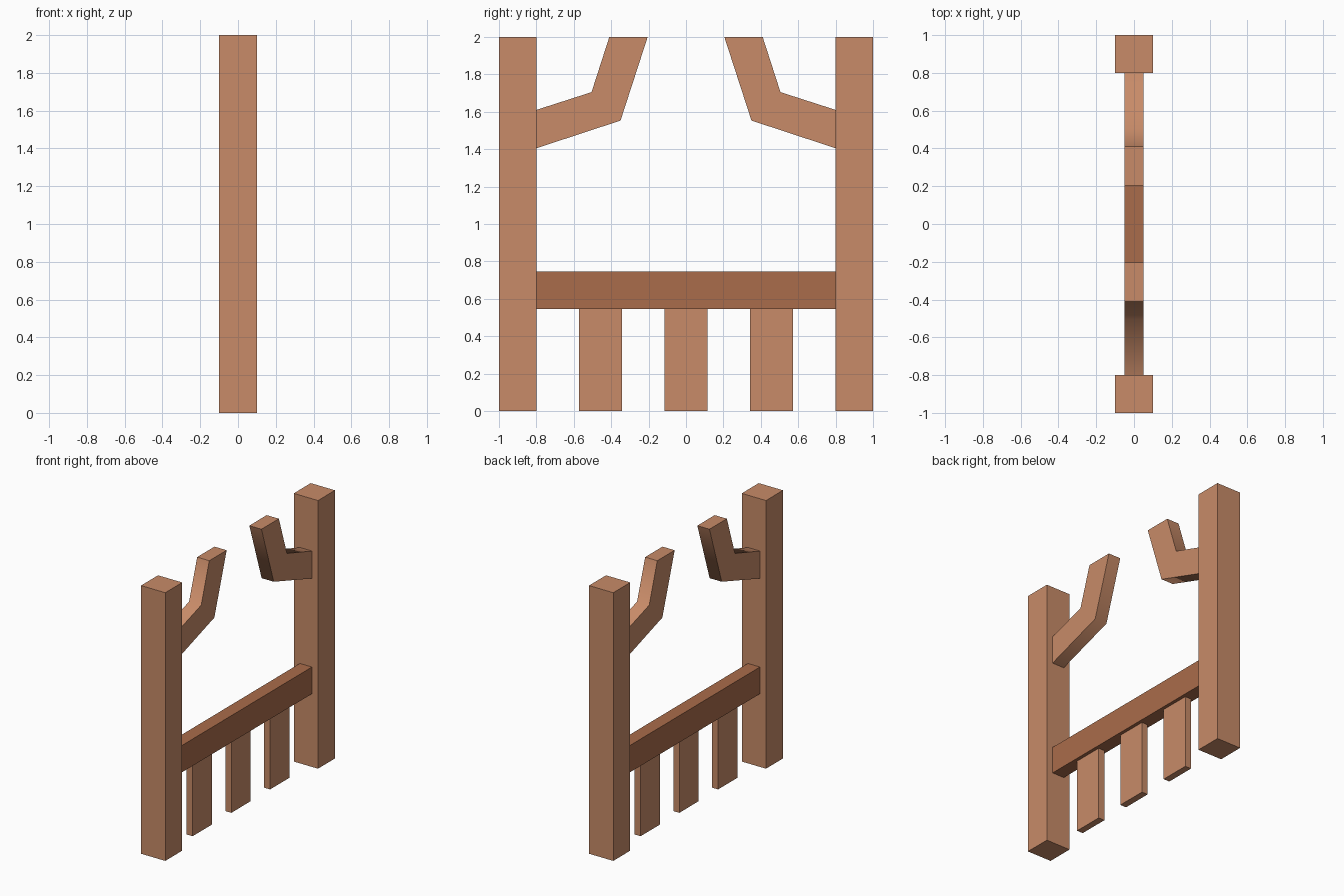
import bpy, math

if "Cube" in bpy.data.objects:
    bpy.data.objects.remove(bpy.data.objects["Cube"])


def material(name, color):
    m = bpy.data.materials.new(name)
    m.diffuse_color = color
    m.use_nodes = True
    m.node_tree.nodes["Principled BSDF"].inputs["Base Color"].default_value = m.diffuse_color
    return m


light_wood = material("light_wood", (0.58, 0.26, 0.14, 1))
dark_wood = material("dark_wood", (0.40, 0.15, 0.07, 1))


def extrude_profile(name, profile, half_x, mat):
    """Prism along x from a (y, z) outline given counter-clockwise seen from +x."""
    n = len(profile)
    verts = [(x, y, z) for x in (-half_x, half_x) for y, z in profile]
    faces = [list(range(n))[::-1], list(range(n, 2 * n))]
    faces += [(i, (i + 1) % n, n + (i + 1) % n, n + i) for i in range(n)]
    mesh = bpy.data.meshes.new(name)
    mesh.from_pydata(verts, [], faces)
    mesh.materials.append(mat)
    obj = bpy.data.objects.new(name, mesh)
    bpy.context.collection.objects.link(obj)
    return obj


def board(name, y0, y1, z0, z1, half_x, mat):
    return extrude_profile(name, [(y0, z0), (y1, z0), (y1, z1), (y0, z1)], half_x, mat)


def mirror_y(obj):
    mod = obj.modifiers.new("Mirror", 'MIRROR')
    mod.use_axis = (False, True, False)
    mod.use_mirror_merge = False


# Square end posts
mirror_y(board("posts", 0.8, 1.0, 0, 2, 0.1, light_wood))

# Bent upper arms, softly shaded across the bend
arms = extrude_profile("bent_arms", [(0.8, 1.405), (0.8, 1.61), (0.505, 1.705),
                                     (0.41, 2.0), (0.205, 2.0), (0.35, 1.553)],
                       0.05, light_wood)
bpy.context.view_layer.objects.active = arms
arms.select_set(True)
bpy.ops.object.shade_smooth_by_angle(angle=math.radians(60))
mirror_y(arms)

# Cross rail
board("cross_rail", -0.8, 0.8, 0.545, 0.745, 0.05, dark_wood)

# Thin pickets below the rail
for i in range(3):
    y = (i - 1) * 0.457
    board(f"picket_{i + 1}", y - 0.114, y + 0.114, 0, 0.545, 0.025, light_wood)
